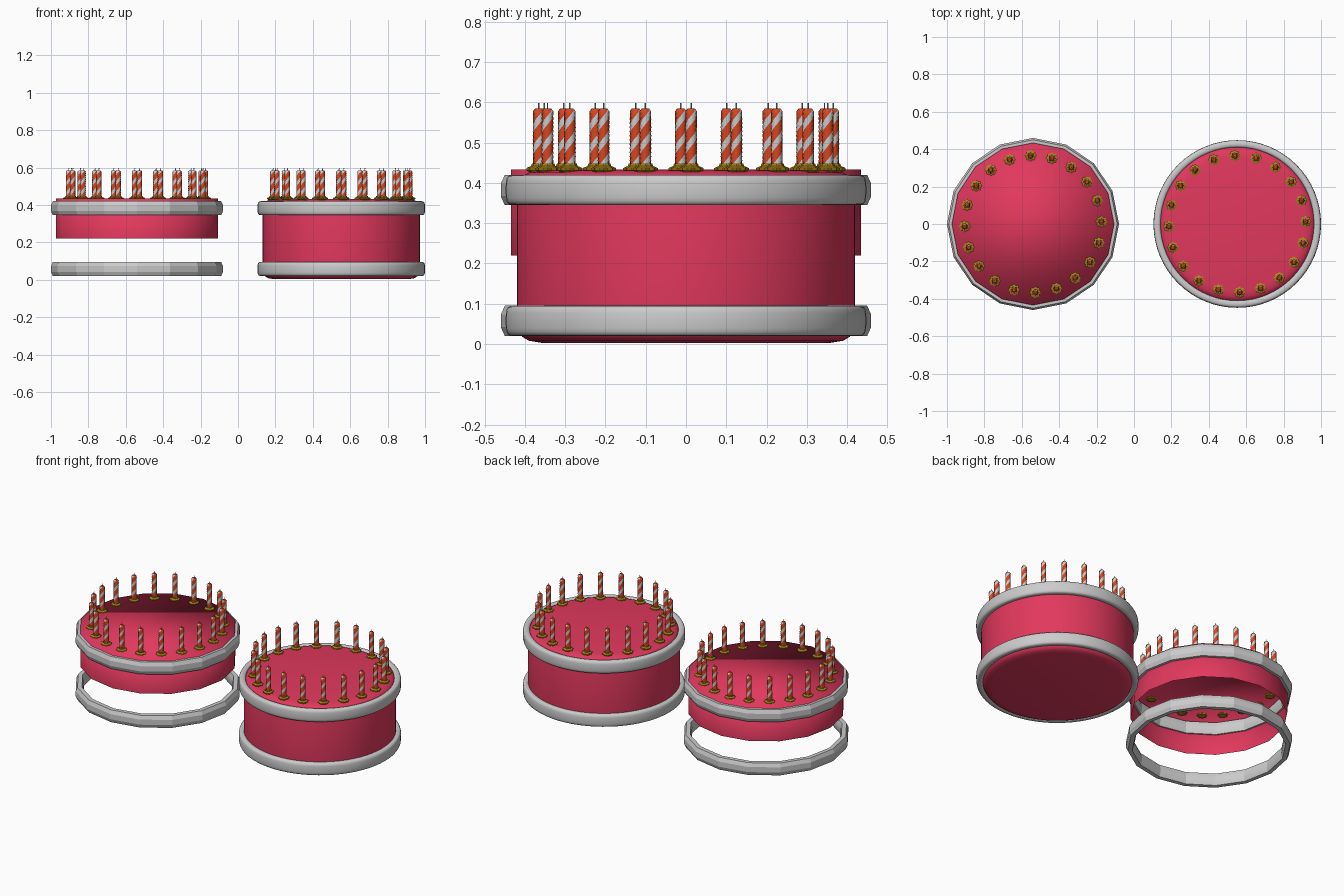
import bpy, bmesh, math
from math import sin, cos, pi, radians

if "Cube" in bpy.data.objects:
    bpy.data.objects.remove(bpy.data.objects["Cube"])


def material(name, rgb):
    m = bpy.data.materials.new(name)
    m.diffuse_color = (*rgb, 1)
    m.use_nodes = True
    m.node_tree.nodes["Principled BSDF"].inputs["Base Color"].default_value = m.diffuse_color
    return m


PINK = material("pink_icing", (0.76, 0.04, 0.11))
RED = material("candle_red", (0.68, 0.06, 0.015))
WHITE = material("candle_white", (0.75, 0.75, 0.75))
GOLD = material("holder_gold", (0.42, 0.24, 0.01))


def finish(bm, name, mats=(), smooth=None):
    bmesh.ops.recalc_face_normals(bm, faces=bm.faces)
    me = bpy.data.meshes.new(name)
    bm.to_mesh(me)
    bm.free()
    for m in mats:
        me.materials.append(m)
    ob = bpy.data.objects.new(name, me)
    bpy.context.collection.objects.link(ob)
    if smooth is not None:
        bpy.ops.object.select_all(action='DESELECT')
        ob.select_set(True)
        bpy.context.view_layer.objects.active = ob
        bpy.ops.object.shade_smooth_by_angle(angle=radians(smooth))
    return ob


def lathe(name, x, profile, n, closed=False, cap_start=False, cap_end=False, mats=(), smooth=None):
    """Revolve a (radius, z) profile round a vertical axis at x."""
    bm = bmesh.new()
    rings = [[bm.verts.new((x + r * cos(2 * pi * i / n), r * sin(2 * pi * i / n), z))
              for i in range(n)] for r, z in profile]
    pairs = list(zip(rings, rings[1:]))
    if closed:
        pairs.append((rings[-1], rings[0]))
    for a, b in pairs:
        for i in range(n):
            j = (i + 1) % n
            bm.faces.new((a[i], a[j], b[j], b[i]))
    if cap_start:
        bm.faces.new(rings[0][::-1])
    if cap_end:
        bm.faces.new(rings[-1])
    return finish(bm, name, mats, smooth)


def add_holder(bm, cx, cy, z):
    """Flower-shaped holder disc with a small raised cup."""
    n, petals = 32, 8
    levels = [(0.8, -0.009), (1.0, -0.004), (1.0, 0.001), (0.62, 0.006)]
    rings = []
    for s, dz in levels:
        ring = []
        for i in range(n):
            a = 2 * pi * i / n
            r = 0.028 * s * (1 + 0.1 * cos(petals * a))
            ring.append(bm.verts.new((cx + r * cos(a), cy + r * sin(a), z + dz)))
        rings.append(ring)
    rings.append([bm.verts.new((cx + 0.017 * cos(2 * pi * i / n), cy + 0.017 * sin(2 * pi * i / n), z + 0.012))
                  for i in range(n)])
    for a, b in zip(rings, rings[1:]):
        for i in range(n):
            j = (i + 1) % n
            bm.faces.new((a[i], a[j], b[j], b[i]))
    bm.faces.new(rings[0][::-1])
    bm.faces.new(rings[-1])


def add_candle(bm, cx, cy, z0, z1):
    """Twisted candle: two red and two white stripes spiralling up."""
    n, rows, twist = 10, 14, 2.6 * pi
    levels = [(0.015, k / rows) for k in range(rows + 1)] + [(0.009, 1.05)]
    rings = []
    for r, t in levels:
        rings.append([bm.verts.new((cx + r * cos(2 * pi * i / n + twist * t),
                                    cy + r * sin(2 * pi * i / n + twist * t),
                                    z0 + (z1 - z0) * t)) for i in range(n)])
    for a, b in zip(rings, rings[1:]):
        for i in range(n):
            j = (i + 1) % n
            bm.faces.new((a[i], a[j], b[j], b[i])).material_index = 0 if i % 5 < 3 else 1
    bm.faces.new(rings[0][::-1])
    bm.faces.new(rings[-1])


def add_wick(bm, cx, cy, z0, z1):
    ends = [[bm.verts.new((cx + 0.0018 * cos(pi * i / 2) + dx, cy + 0.0018 * sin(pi * i / 2), z))
             for i in range(4)] for z, dx in ((z0, 0), (z1, 0.002))]
    for i in range(4):
        j = (i + 1) % 4
        bm.faces.new((ends[0][i], ends[0][j], ends[1][j], ends[1][i]))
    bm.faces.new(ends[1])


def candle_ring(prefix, x):
    """Twenty candles with holders and wicks."""
    holders, candles, wicks = bmesh.new(), bmesh.new(), bmesh.new()
    for k in range(20):
        a = radians(2 + 18 * k)
        cx, cy = x + 0.366 * cos(a), 0.366 * sin(a)
        add_holder(holders, cx, cy, 0.436)
        add_candle(candles, cx, cy, 0.436, 0.578)
        add_wick(wicks, cx, cy, 0.582, 0.598)
    finish(holders, prefix + "_candle_holders", [GOLD], 35)
    finish(candles, prefix + "_candles", [RED, WHITE], 50)
    finish(wicks, prefix + "_wicks")


# Low-poly cake: open 16-sided shell, two chamfered icing rings
LX, RX = -0.54, 0.552
lathe("lowpoly_cake_body", LX, [(0.434, 0.22), (0.434, 0.433)], 16,
      cap_end=True, mats=[PINK], smooth=120)
coarse = [(0.425, 0.0), (0.45, 0.0), (0.46, 0.022), (0.46, 0.053),
          (0.45, 0.075), (0.425, 0.075), (0.417, 0.053), (0.417, 0.022)]
for label, z in (("bottom", 0.02), ("top", 0.345)):
    lathe("lowpoly_icing_ring_" + label, LX, [(r, z + h) for r, h in coarse], 16,
          closed=True, smooth=20)
candle_ring("lowpoly", LX)

# Smooth cake: full rounded body
edge = [(0.36, 0.003), (0.39, 0.008), (0.407, 0.018), (0.416, 0.035), (0.42, 0.06)]
lathe("smooth_cake_body", RX, edge + [(r, 0.434 - z) for r, z in reversed(edge)], 64,
      cap_start=True, cap_end=True, mats=[PINK], smooth=40)

# Smooth icing rings: rounded-rectangle section
section = []
for k in range(20):
    a = 2 * pi * k / 20
    c, s = cos(a), sin(a)
    section.append((0.428 + 0.02 * math.copysign(abs(c) ** 0.6, c),
                    0.0375 * math.copysign(abs(s) ** 0.6, s)))
for label, z in (("bottom", 0.0575), ("top", 0.3825)):
    lathe("smooth_icing_ring_" + label, RX, [(r, z + h) for r, h in section], 64,
          closed=True, smooth=60)
candle_ring("smooth", RX)
